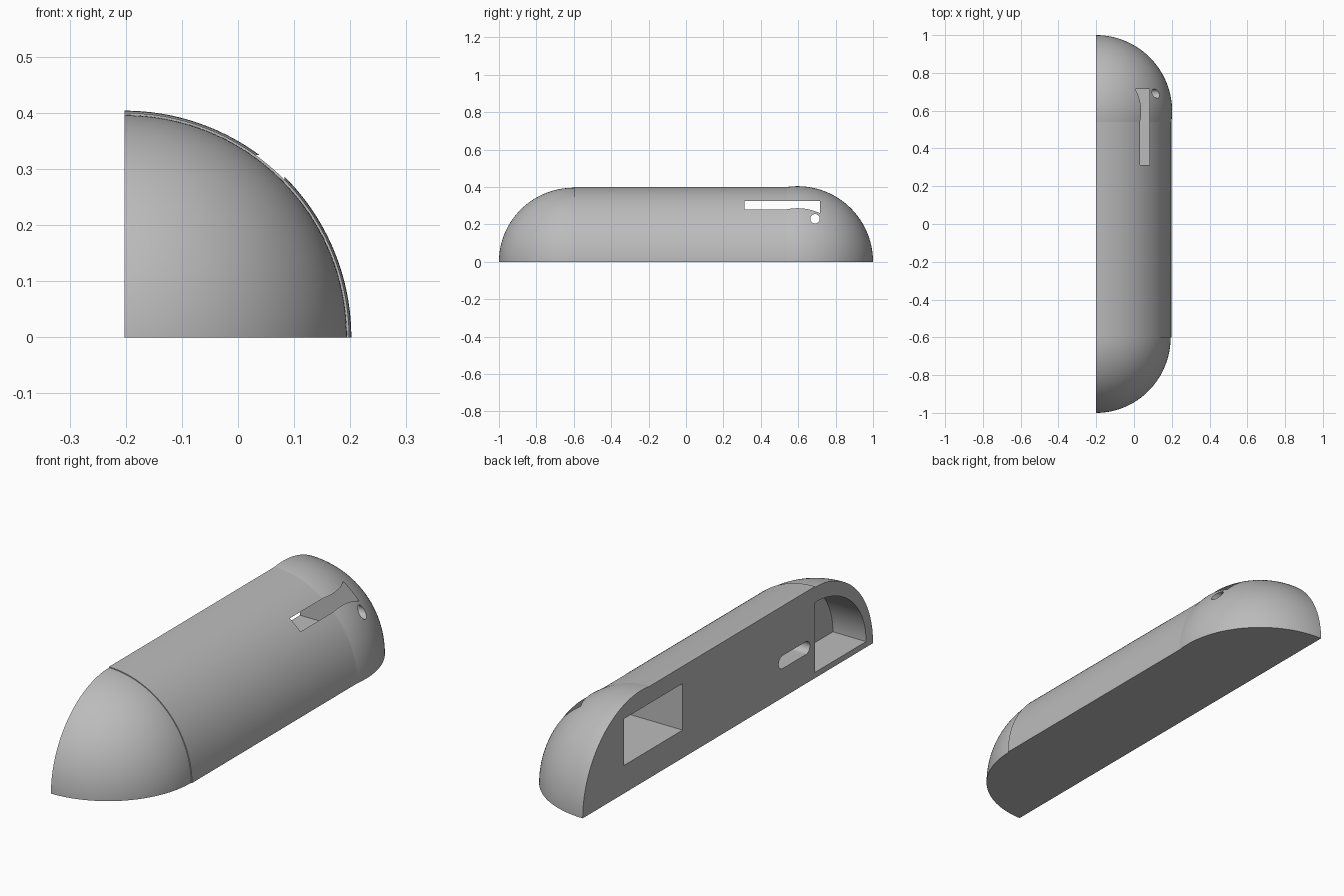
import bpy, bmesh
from math import sin, cos, pi, sqrt, asin, radians
from mathutils import Matrix

old = bpy.data.objects.get("Cube")
if old:
    bpy.data.objects.remove(old)

AXIS_X = -0.202          # flat inner side; the shell is turned about this line
TURN = 64                # segments in the quarter turn
ARC = 56                 # segments along each rounded end

grey = bpy.data.materials.new("plain_grey")
grey.use_nodes = True
colour = (0.5, 0.5, 0.5, 1)
grey.diffuse_color = colour
grey.node_tree.nodes["Principled BSDF"].inputs["Base Color"].default_value = colour


def add_object(name, bm):
    bmesh.ops.recalc_face_normals(bm, faces=bm.faces)
    mesh = bpy.data.meshes.new(name)
    bm.to_mesh(mesh)
    bm.free()
    mesh.materials.append(grey)
    ob = bpy.data.objects.new(name, mesh)
    bpy.context.collection.objects.link(ob)
    return ob


def prism(name, outline, x0, x1):
    """Extrude a (y, z) outline along x."""
    bm = bmesh.new()
    face = bm.faces.new([bm.verts.new((x0, y, z)) for y, z in outline])
    out = bmesh.ops.extrude_face_region(bm, geom=[face])
    moved = [v for v in out["geom"] if isinstance(v, bmesh.types.BMVert)]
    bmesh.ops.translate(bm, verts=moved, vec=(x1 - x0, 0, 0))
    return add_object(name, bm)


def arc(cy, cz, ry, rz, a0, a1, n):
    return [(cy + ry * cos(a0 + (a1 - a0) * i / n),
             cz + rz * sin(a0 + (a1 - a0) * i / n)) for i in range(n + 1)]


# Profile (y, radius): smaller front dome, barrel, slightly larger rear dome
R, FRONT_R, REAR_R = 0.4, 0.396, 0.404
meet = pi / 2 + asin(sqrt(REAR_R ** 2 - R ** 2) / REAR_R)
profile = arc(-0.6, 0, R, FRONT_R, pi, pi / 2, ARC)
profile += [(-0.6, R)]
profile += arc(1 - REAR_R, 0, REAR_R, REAR_R, meet, 0, ARC)

# Quarter-turn shell closed by the flat side and the flat base
bm = bmesh.new()
poles = [bm.verts.new((AXIS_X, y, 0)) for y in (-1, 1)]
rings = [[bm.verts.new((AXIS_X + r * sin(pi / 2 * j / TURN), y, r * cos(pi / 2 * j / TURN)))
          for j in range(TURN + 1)] for y, r in profile[1:-1]]
for a, b in zip(rings, rings[1:]):
    for j in range(TURN):
        bm.faces.new((a[j], a[j + 1], b[j + 1], b[j]))
for pole, ring in zip(poles, (rings[0], rings[-1])):
    for j in range(TURN):
        bm.faces.new((pole, ring[j], ring[j + 1]))
for j in (0, TURN):
    bm.faces.new([poles[0]] + [ring[j] for ring in rings] + [poles[1]])
body = add_object("half_shell_body", bm)

# Cutters: box pocket that breaks the outer surface, pin hole, domed pocket, rounded slot
outer = AXIS_X - 0.05
box = prism("box_pocket_cutter",
            [(0.312, 0.122), (0.716, 0.122), (0.716, 0.325), (0.312, 0.325)], outer, 0.083)
hole = prism("pin_hole_cutter", arc(0.69, 0.23, 0.025, 0.025, 0, 2 * pi, 64)[:-1], -0.1, 0.3)
dome = prism("domed_pocket_cutter",
             arc(-0.6, 0.025, 0.352, 0.305, pi / 2, pi, 48) + [(-0.6, 0.025)],
             outer, AXIS_X + 0.16)
slot = prism("rounded_slot_cutter",
             arc(-0.378, 0.155, 0.028, 0.028, -pi / 2, pi / 2, 32)
             + arc(-0.537, 0.155, 0.028, 0.028, pi / 2, 3 * pi / 2, 32),
             outer, AXIS_X + 0.1)

bpy.context.view_layer.objects.active = body
body.select_set(True)
for cutter in (box, hole, dome, slot):
    mod = body.modifiers.new(cutter.name, "BOOLEAN")
    mod.operation = "DIFFERENCE"
    mod.solver = "EXACT"
    mod.object = cutter
    bpy.ops.object.modifier_apply(modifier=mod.name)
    bpy.data.objects.remove(cutter)

bpy.ops.object.shade_smooth_by_angle(angle=radians(7))
